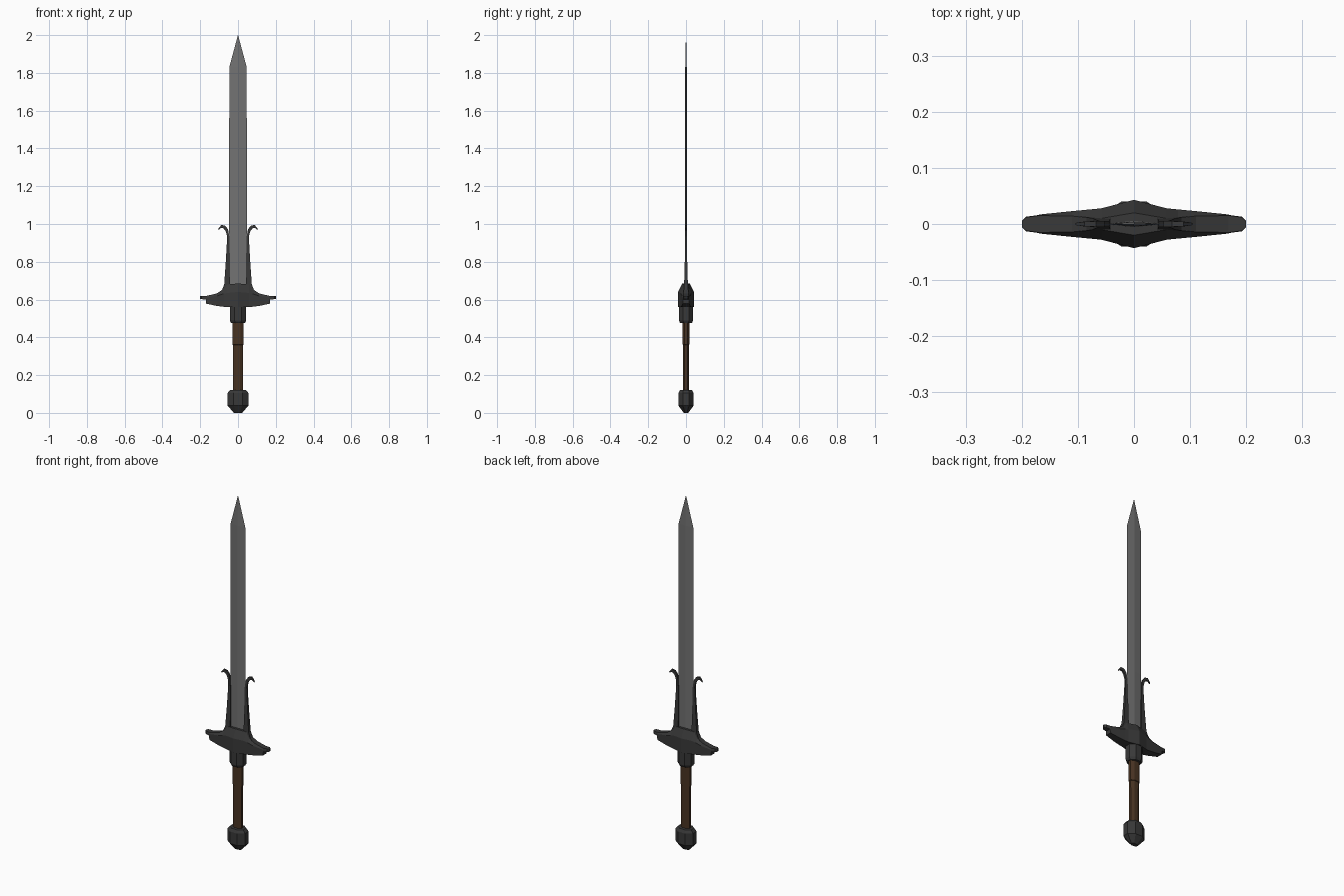
import bpy, bmesh
from math import pi, cos, sin


def material(name, color):
    m = bpy.data.materials.new(name)
    m.diffuse_color = (*color, 1)
    return m


STEEL = material("steel", (0.17, 0.17, 0.17))
IRON = material("dark_iron", (0.04, 0.04, 0.04))
LEATHER = material("brown_leather", (0.065, 0.033, 0.016))


def loft(name, rings, mat, mirror=False, cap_start=True):
    """Skin a list of equal-length point rings, cap the ends, optionally mirror in x."""
    bm = bmesh.new()
    vr = [[bm.verts.new(p) for p in ring] for ring in rings]
    n = len(vr[0])
    for a, b in zip(vr, vr[1:]):
        for i in range(n):
            j = (i + 1) % n
            bm.faces.new((a[i], a[j], b[j], b[i]))
    if cap_start:
        bm.faces.new(vr[0])
    bm.faces.new(vr[-1])
    bmesh.ops.remove_doubles(bm, verts=bm.verts, dist=1e-5)
    bmesh.ops.recalc_face_normals(bm, faces=bm.faces)
    me = bpy.data.meshes.new(name)
    bm.to_mesh(me)
    bm.free()
    ob = bpy.data.objects.new(name, me)
    bpy.context.collection.objects.link(ob)
    me.materials.append(mat)
    if mirror:
        mod = ob.modifiers.new("mirror", 'MIRROR')
        mod.use_clip = True
    return ob


def octagon(rx, ry, z):
    """Eight-sided ring with flat sides facing x and y."""
    k = cos(pi / 8)
    return [(rx / k * cos(pi / 8 + i * pi / 4), ry / k * sin(pi / 8 + i * pi / 4), z)
            for i in range(8)]


# Blade: thin diamond section that narrows to a point
loft("blade", [[(-w, 0, z), (0, -t, z), (w, 0, z), (0, t, z)]
               for w, t, z in [(0.05, 0.006, 0.6), (0.047, 0.005, 1.0),
                               (0.046, 0.004, 1.83), (0.0005, 0.0005, 2.0)]], STEEL)

# Side prongs: outer x, z, inner x, z, half thickness
prong = [(0.115, 0.63, 0.04, 0.63, 0.014), (0.085, 0.65, 0.04, 0.65, 0.012),
         (0.073, 0.68, 0.042, 0.68, 0.010), (0.066, 0.78, 0.043, 0.78, 0.007),
         (0.060, 0.88, 0.044, 0.88, 0.005), (0.058, 0.935, 0.046, 0.935, 0.005),
         (0.065, 0.962, 0.053, 0.972, 0.005), (0.077, 0.977, 0.068, 0.991, 0.005),
         (0.091, 0.979, 0.088, 0.995, 0.004), (0.103, 0.968, 0.104, 0.975, 0.002)]
loft("side_prongs", [[(xo, -t, zo), (xo, t, zo), (xi, t, zi), (xi, -t, zi)]
                     for xo, zo, xi, zi, t in prong], IRON, mirror=True)

# Crossguard: x, bottom, shoulder and top heights, half depth, top half depth
guard = [(0.0, 0.56, 0.64, 0.685, 0.043, 0.020), (0.058, 0.56, 0.635, 0.68, 0.028, 0.010),
         (0.078, 0.562, 0.63, 0.65, 0.026, 0.012), (0.11, 0.566, 0.62, 0.633, 0.023, 0.014),
         (0.168, 0.578, 0.61, 0.619, 0.017, 0.015), (0.17, 0.60, 0.61, 0.619, 0.016, 0.015),
         (0.192, 0.602, 0.615, 0.62, 0.013, 0.012), (0.2, 0.604, 0.615, 0.62, 0.005, 0.005)]
loft("crossguard", [[(x, -y, zb), (x, -y, zm), (x, -yt, zt),
                     (x, yt, zt), (x, y, zm), (x, y, zb)]
                    for x, zb, zm, zt, y, yt in guard], IRON, mirror=True, cap_start=False)

# Collar between guard and grip
loft("collar", [octagon(0.036, 0.031, 0.475), octagon(0.043, 0.037, 0.488),
                octagon(0.043, 0.037, 0.60)], IRON)

# Grip with a slightly thicker upper wrap
loft("grip", [octagon(0.026, 0.016, 0.10), octagon(0.027, 0.016, 0.36),
              octagon(0.030, 0.019, 0.362), octagon(0.030, 0.019, 0.48)], LEATHER)

# Pommel
loft("pommel", [octagon(0.022, 0.012, 0.0), octagon(0.055, 0.040, 0.038),
                octagon(0.055, 0.040, 0.105), octagon(0.042, 0.032, 0.122)], IRON)
